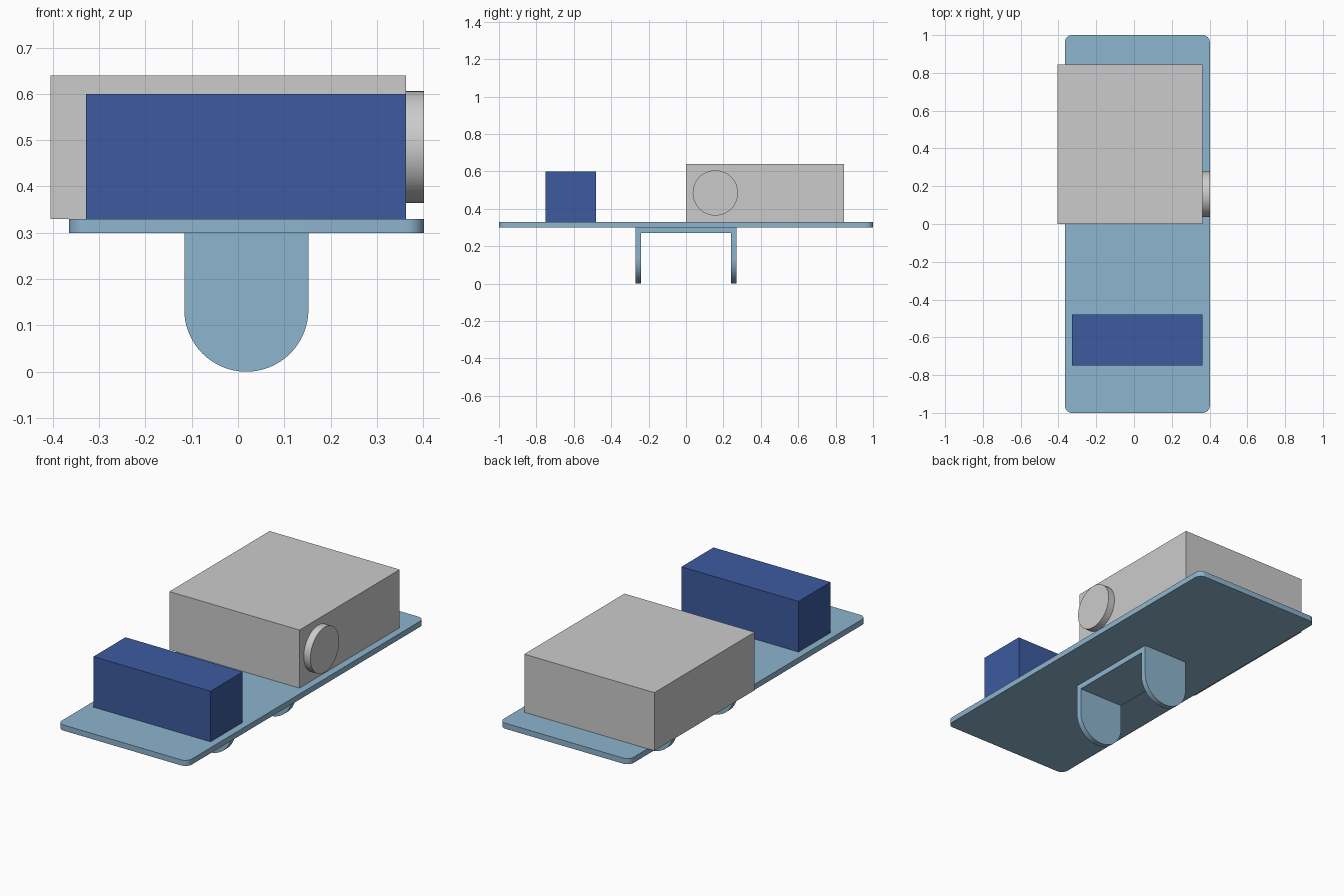
import bpy, bmesh
from math import pi, cos, sin, radians
from mathutils import Matrix, Vector

if "Cube" in bpy.data.objects:
    bpy.data.objects.remove(bpy.data.objects["Cube"])


def material(name, rgb):
    mat = bpy.data.materials.new(name)
    mat.diffuse_color = (*rgb, 1.0)
    mat.use_nodes = True
    mat.node_tree.nodes["Principled BSDF"].inputs["Base Color"].default_value = mat.diffuse_color
    return mat


def finish(name, bm, mat=None):
    bmesh.ops.recalc_face_normals(bm, faces=bm.faces)
    mesh = bpy.data.meshes.new(name)
    bm.to_mesh(mesh)
    bm.free()
    obj = bpy.data.objects.new(name, mesh)
    bpy.context.collection.objects.link(obj)
    if mat:
        mesh.materials.append(mat)
    return obj


def box(name, lo, hi, mat=None):
    lo, hi = Vector(lo), Vector(hi)
    bm = bmesh.new()
    bmesh.ops.create_cube(bm, size=1, matrix=Matrix.Translation((lo + hi) / 2)
                          @ Matrix.Diagonal((*(hi - lo), 1)))
    return finish(name, bm, mat)


def prism(name, points, vector, mat=None):
    bm = bmesh.new()
    face = bm.faces.new([bm.verts.new(p) for p in points])
    top = bmesh.ops.extrude_face_region(bm, geom=[face], use_keep_orig=True)
    verts = [v for v in top["geom"] if isinstance(v, bmesh.types.BMVert)]
    bmesh.ops.translate(bm, verts=verts, vec=vector)
    return finish(name, bm, mat)


def arc(cx, cy, r, start, end, steps):
    angles = [start + (end - start) * i / steps for i in range(steps + 1)]
    return [(cx + r * cos(a), cy + r * sin(a)) for a in angles]


def smooth(obj):
    bpy.ops.object.select_all(action='DESELECT')
    obj.select_set(True)
    bpy.context.view_layer.objects.active = obj
    bpy.ops.object.shade_smooth_by_angle(angle=radians(30))


light_blue = material("light_blue", (0.27, 0.46, 0.62))
dark_blue = material("dark_blue", (0.045, 0.105, 0.35))
MID = 0.018

# Base plate with rounded corners
r = 0.038
outline = []
for i, (sx, sy) in enumerate([(1, 1), (-1, 1), (-1, -1), (1, -1)]):
    outline += arc(MID + sx * (0.3835 - r), sy * (1 - r), r, i * pi / 2, (i + 1) * pi / 2, 8)
plate = prism("base_plate", [(x, y, 0.30) for x, y in outline], (0, 0, 0.03), light_blue)
smooth(plate)

# U-shaped bracket: round-ended block, hollowed between its two legs
R = 0.134
profile = [(MID + R, 0.30), (MID - R, 0.30)] + arc(MID, R, R, pi, 2 * pi, 48)
bracket = prism("mounting_bracket", [(x, -0.27, z) for x, z in profile], (0, 0.54, 0), light_blue)
cutter = box("bracket_cutter", (-0.4, -0.24, -0.1), (0.4, 0.24, 0.27))
cutter.hide_render = True
cut = bracket.modifiers.new("hollow", 'BOOLEAN')
cut.operation, cut.solver, cut.object = 'DIFFERENCE', 'EXACT', cutter
bpy.context.view_layer.objects.active = bracket
bpy.ops.object.modifier_apply(modifier=cut.name)
bpy.data.objects.remove(cutter)
smooth(bracket)

# Components on the plate
box("main_housing", (-0.405, 0, 0.33), (0.363, 0.845, 0.64))
box("battery_block", (-0.328, -0.75, 0.33), (0.363, -0.48, 0.60), dark_blue)

# Round disc on the side of the housing
disc = prism("side_disc", [(0.363, y, z) for y, z in arc(0.157, 0.485, 0.121, 0, 2 * pi, 64)[:-1]],
             (0.039, 0, 0))
smooth(disc)
